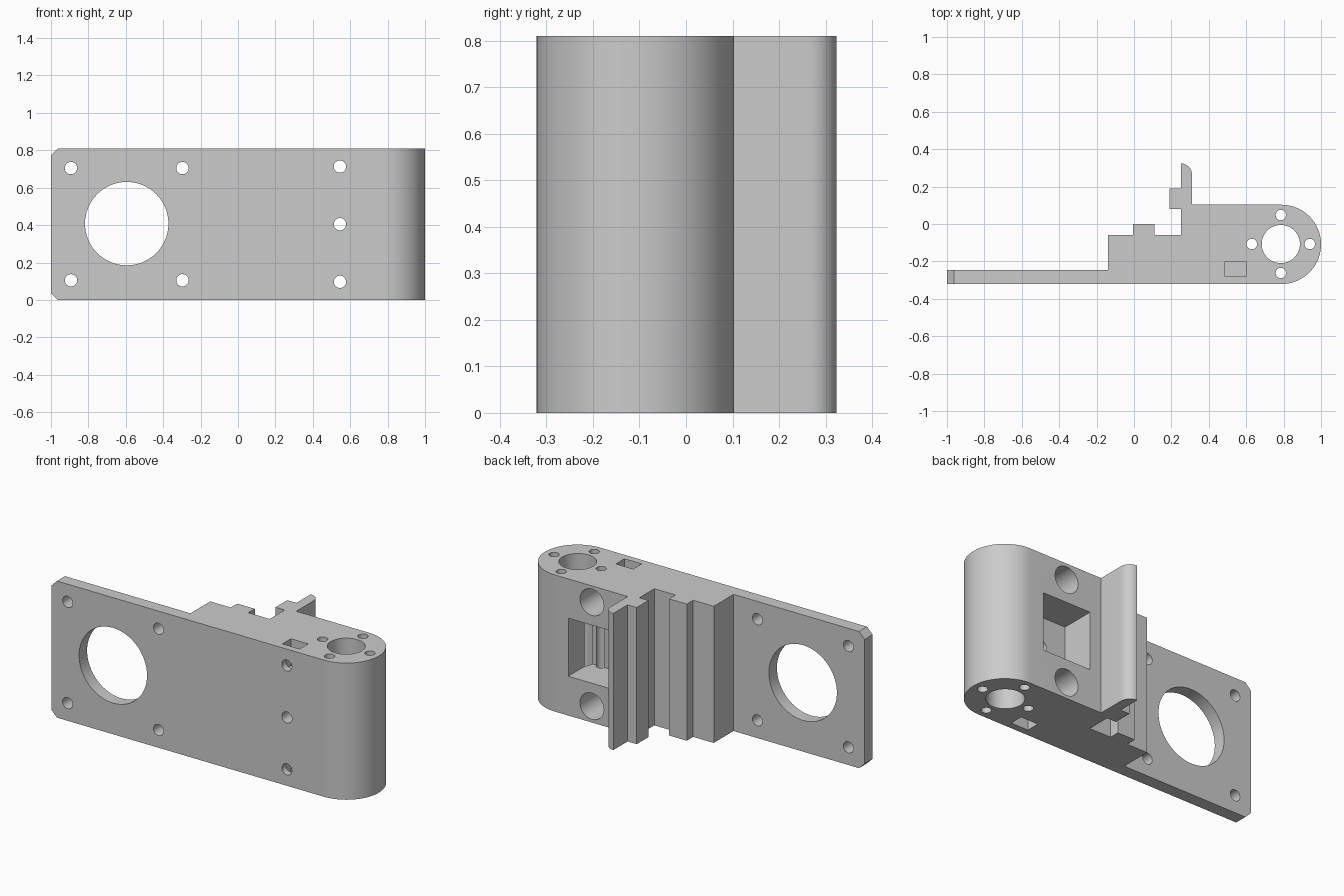
import bpy, bmesh
from math import sin, cos, pi, radians
from mathutils import Matrix

cube = bpy.data.objects.get("Cube")
if cube:
    bpy.data.objects.remove(cube, do_unlink=True)

H = 0.81           # bracket height
MID = H / 2

grey = bpy.data.materials.new("plain grey")
grey.use_nodes = True
grey.diffuse_color = (0.6, 0.6, 0.6, 1)
grey.node_tree.nodes["Principled BSDF"].inputs["Base Color"].default_value = (0.6, 0.6, 0.6, 1)


def arc(cx, cy, r, a0, a1, n):
    angles = [radians(a0 + (a1 - a0) * i / n) for i in range(n + 1)]
    return [(cx + r * cos(a), cy + r * sin(a)) for a in angles]


def add_object(name, bm):
    bmesh.ops.recalc_face_normals(bm, faces=bm.faces[:])
    mesh = bpy.data.meshes.new(name)
    bm.to_mesh(mesh)
    bm.free()
    mesh.materials.append(grey)
    obj = bpy.data.objects.new(name, mesh)
    bpy.context.scene.collection.objects.link(obj)
    return obj


# Bracket body: plan outline with rounded hinge end, stepped back and fin
outline = [(-1, -0.32)]
outline += arc(0.788, -0.109, 0.212, -90, 90, 48)
outline += [(0.31, 0.103)] + arc(0.25, 0.264, 0.06, 0, 90, 16)
outline += [(0.25, 0.19), (0.19, 0.19), (0.19, 0.08), (0.25, 0.08), (0.25, -0.06),
            (0.11, -0.06), (0.11, 0), (-0.005, 0), (-0.005, -0.06),
            (-0.14, -0.06), (-0.14, -0.245), (-1, -0.245)]
bm = bmesh.new()
base = bm.faces.new([bm.verts.new((x, y, 0)) for x, y in outline])
top = bmesh.ops.extrude_face_region(bm, geom=[base])["geom"]
bmesh.ops.translate(bm, vec=(0, 0, H), verts=[v for v in top if isinstance(v, bmesh.types.BMVert)])

# Chamfer the two corners at the plate end
corners = [e for e in bm.edges
           if all(v.co.x < -0.999 for v in e.verts) and e.verts[0].co.z == e.verts[1].co.z]
bmesh.ops.bevel(bm, geom=corners, offset=0.037, segments=1, affect='EDGES')
bracket = add_object("hinge_bracket", bm)


def cut(bm):
    cutter = add_object("cutter", bm)
    cutter.hide_render = True
    mod = bracket.modifiers.new("cut", 'BOOLEAN')
    mod.operation = 'DIFFERENCE'
    mod.solver = 'EXACT'
    mod.object = cutter
    bpy.context.view_layer.update()
    graph = bpy.context.evaluated_depsgraph_get()
    result = bpy.data.meshes.new_from_object(bracket.evaluated_get(graph))
    bracket.modifiers.clear()
    bracket.data = result
    bpy.data.objects.remove(cutter, do_unlink=True)


def cut_hole(x, y, z, r, depth, axis='Z', n=32):
    turn = Matrix.Rotation(pi / 2, 4, 'X') if axis == 'Y' else Matrix()
    bm = bmesh.new()
    bmesh.ops.create_cone(bm, cap_ends=True, segments=n, radius1=r, radius2=r, depth=depth,
                          matrix=Matrix.Translation((x, y, z)) @ turn)
    cut(bm)


def cut_box(x0, x1, y0, y1, z0, z1):
    bm = bmesh.new()
    place = Matrix.Translation(((x0 + x1) / 2, (y0 + y1) / 2, (z0 + z1) / 2))
    size = Matrix.Diagonal((x1 - x0, y1 - y0, z1 - z0, 1))
    bmesh.ops.create_cube(bm, size=1, matrix=place @ size)
    cut(bm)


# Motor plate: large opening and four screw holes
cut_hole(-0.595, -0.28, MID + 0.003, 0.223, 0.3, 'Y', 64)
for x in (-0.893, -0.297):
    for side in (-1, 1):
        cut_hole(x, -0.28, MID + side * 0.3, 0.033, 0.3, 'Y')

# Back window, then the clamp screws with wide bores and nut slots
cut_box(0.385, 0.70, -0.1, 0.2, MID - 0.172, MID + 0.172)
cut_hole(0.545, -0.2, MID, 0.033, 0.4, 'Y')
for side in (-1, 1):
    z = MID + side * 0.308
    cut_hole(0.545, -0.2, z, 0.033, 0.4, 'Y')
    cut_hole(0.545, 0.05, z, 0.078, 0.3, 'Y', 48)
    near, far = sorted((MID + side * 0.245, MID + side * 0.5))
    cut_box(0.487, 0.6, -0.28, -0.2, near, far)

# Bearing bore ringed by four screw holes
cut_hole(0.785, -0.107, MID, 0.102, 1, n=64)
for dx, dy in ((1, 0), (-1, 0), (0, 1), (0, -1)):
    cut_hole(0.785 + dx * 0.155, -0.107 + dy * 0.155, MID, 0.028, 1)

bpy.ops.object.select_all(action='DESELECT')
bracket.select_set(True)
bpy.context.view_layer.objects.active = bracket
bpy.ops.object.shade_smooth_by_angle(angle=radians(30))
